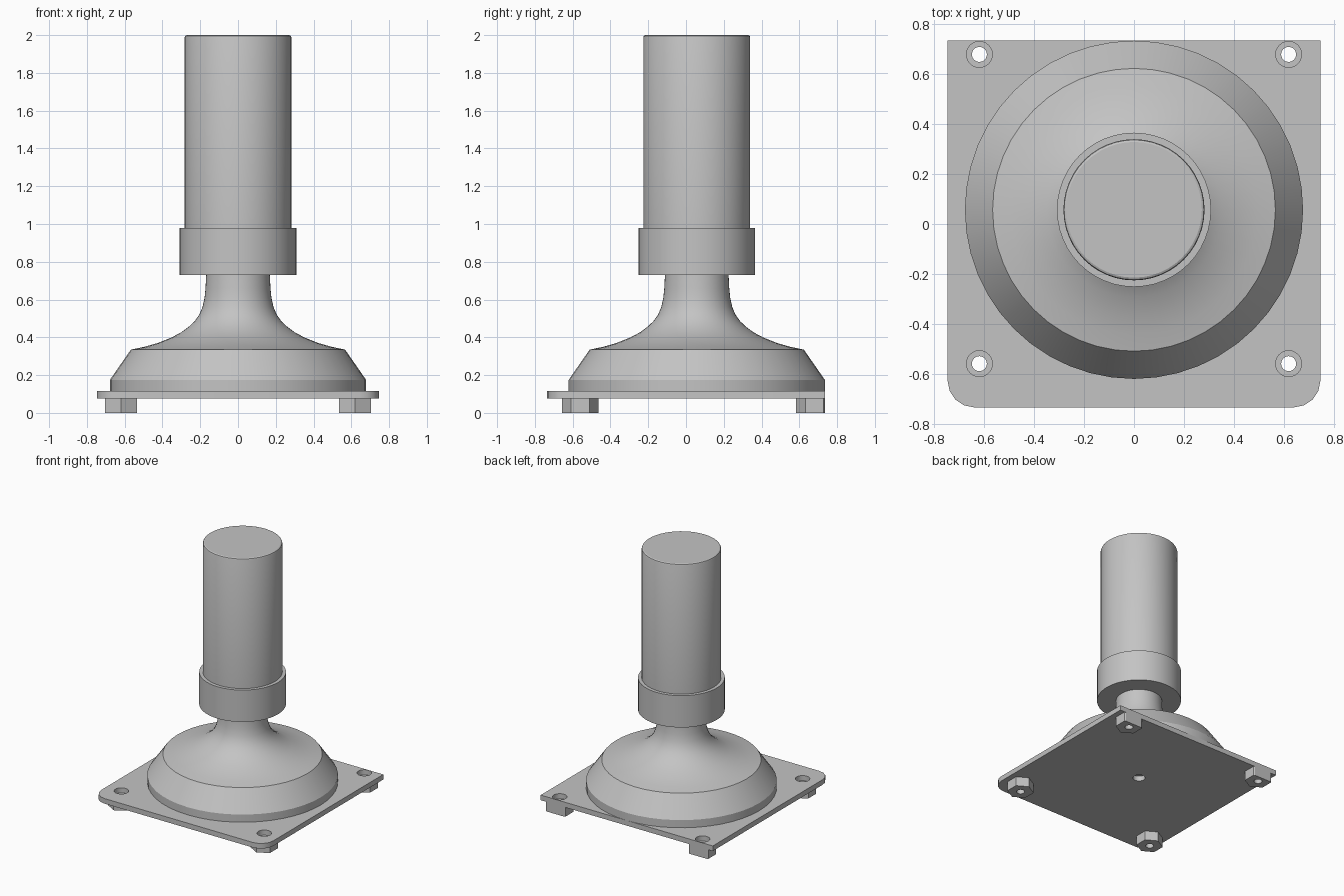
import bpy
import bmesh
import math

cube = bpy.data.objects.get("Cube")
if cube:
    bpy.data.objects.remove(cube, do_unlink=True)

AXIS_Y = 0.057      # centre line of all the turned parts
BACK = 0.735        # rear edge of the plate

grey = bpy.data.materials.new("plain grey")
grey.use_nodes = True
grey.diffuse_color = (0.55, 0.55, 0.55, 1)
grey.node_tree.nodes["Principled BSDF"].inputs["Base Color"].default_value = grey.diffuse_color


def finish(name, bm):
    """Clean the mesh, link it and shade it smooth with sharp edges."""
    bmesh.ops.remove_doubles(bm, verts=bm.verts, dist=0.0001)
    bmesh.ops.recalc_face_normals(bm, faces=bm.faces)
    mesh = bpy.data.meshes.new(name)
    bm.to_mesh(mesh)
    bm.free()
    mesh.materials.clear()
    mesh.materials.append(grey)
    obj = bpy.data.objects.new(name, mesh)
    bpy.context.collection.objects.link(obj)
    bpy.ops.object.select_all(action='DESELECT')
    obj.select_set(True)
    bpy.context.view_layer.objects.active = obj
    bpy.ops.object.shade_smooth_by_angle(angle=math.radians(25))
    return obj


def lathe(name, profile, steps=48):
    """Turn a (radius, height) profile around the centre line."""
    bm = bmesh.new()
    verts = [bm.verts.new((r, AXIS_Y, z)) for r, z in profile]
    edges = [bm.edges.new(pair) for pair in zip(verts, verts[1:])]
    bmesh.ops.spin(bm, geom=verts + edges, cent=(0, AXIS_Y, 0), axis=(0, 0, 1),
                   angle=math.tau, steps=steps, use_merge=False)
    return finish(name, bm)


def arc(cx, cy, radius, start=0, sweep=360, count=24):
    """Points along an arc, in degrees; the end point is left out."""
    angles = [math.radians(start + sweep * i / count) for i in range(count)]
    return [(cx + radius * math.cos(a), cy + radius * math.sin(a)) for a in angles]


def slab(name, loops, bottom, top):
    """Extrude an outline with holes between two heights."""
    curve = bpy.data.curves.new(name + " outline", 'CURVE')
    curve.dimensions = '2D'
    curve.fill_mode = 'BOTH'
    curve.extrude = (top - bottom) / 2
    for loop in loops:
        spline = curve.splines.new('POLY')
        spline.points.add(len(loop) - 1)
        for point, (x, y) in zip(spline.points, loop):
            point.co = (x, y, 0, 1)
        spline.use_cyclic_u = True
    helper = bpy.data.objects.new(name + " outline", curve)
    bpy.context.collection.objects.link(helper)
    bpy.context.view_layer.update()
    mesh = bpy.data.meshes.new_from_object(
        helper.evaluated_get(bpy.context.evaluated_depsgraph_get()))
    bm = bmesh.new()
    bm.from_mesh(mesh)
    bmesh.ops.translate(bm, verts=bm.verts, vec=(0, 0, (top + bottom) / 2))
    bpy.data.objects.remove(helper, do_unlink=True)
    bpy.data.curves.remove(curve)
    bpy.data.meshes.remove(mesh)
    return finish(name, bm)


def clip_back(points):
    """Cut an outline off straight at the rear edge of the plate."""
    result = []
    for i, (x, y) in enumerate(points):
        px, py = points[i - 1]
        if (py > BACK) != (y > BACK):
            t = (BACK - py) / (y - py)
            result.append((px + (x - px) * t, BACK))
        if y <= BACK:
            result.append((x, y))
    return result


# Base plate: square rear corners, rounded front corners, bolt holes
W, R = 0.747, 0.105
outline = [(W, BACK), (-W, BACK)]
outline += arc(-W + R, -BACK + R, R, 180, 90, 4) + [(-W + R, -BACK)]
outline += arc(W - R, -BACK + R, R, 270, 90, 4) + [(W, -BACK + R)]
bolts = [(side * 0.62, y) for side in (-1, 1) for y in (-0.56, 0.68)]
holes = [arc(x, y, 0.052) for x, y in bolts]
centre_hole = arc(0, AXIS_Y, 0.045)
slab("base_plate", [outline] + holes + [centre_hole], 0.075, 0.115)

# Hexagonal nuts under the bolt holes, the rear pair trimmed flush
for x, y in bolts:
    name = ("front" if y < 0 else "rear") + ("_left" if x > 0 else "_right") + "_nut"
    hexagon = clip_back(arc(x, y, 0.097, 30, 360, 6))
    slab(name, [hexagon, arc(x, y, 0.03)], 0, 0.075)

# Flared pedestal with a bevelled foot
lathe("pedestal", [(0, 0.115), (0.678, 0.115), (0.678, 0.175), (0.567, 0.335),
                   (0.495, 0.35), (0.425, 0.37), (0.35, 0.4), (0.3, 0.427),
                   (0.262, 0.455), (0.23, 0.485), (0.205, 0.52), (0.188, 0.56),
                   (0.177, 0.61), (0.172, 0.66), (0.168, 0.74), (0, 0.74)])

# Collar around the lower end of the column
lathe("collar", [(0, 0.73), (0.309, 0.73), (0.309, 0.98), (0, 0.98)])

# Column with a slightly eased top edge
lathe("column", [(0, 0.97), (0.283, 0.97), (0.283, 1.988), (0.28, 1.996),
                 (0.272, 2.0), (0, 2.0)])
